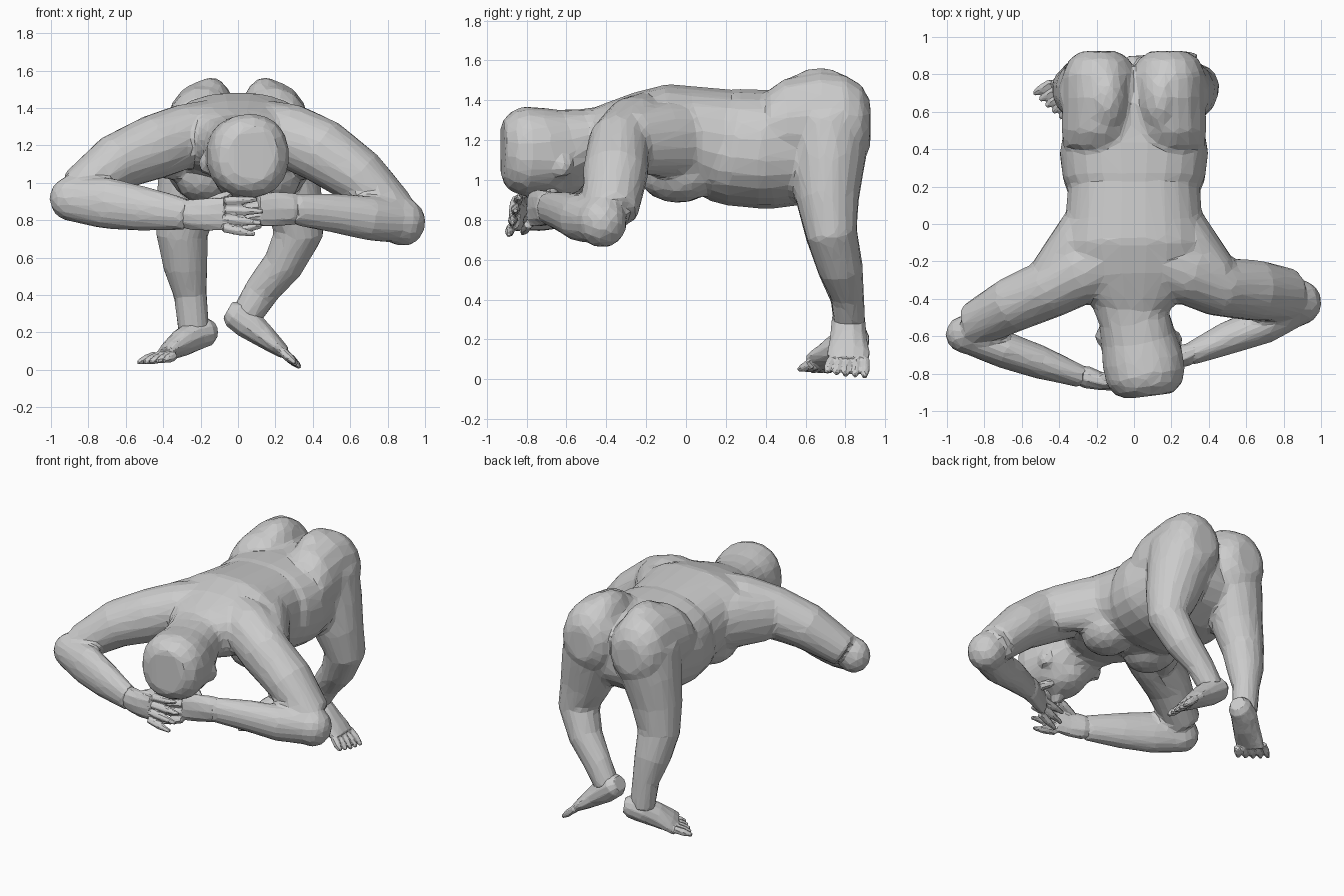
import bpy, bmesh, math
from mathutils import Vector, Matrix


def loft(bm, stations, hint, n=16, power=1.0):
    """Tube through (x, y, z, half_side, half_up) stations."""
    pts = [Vector(s[:3]) for s in stations]
    rings = []
    for i, s in enumerate(stations):
        t = (pts[min(i + 1, len(pts) - 1)] - pts[max(i - 1, 0)]).normalized()
        side = Vector(hint)
        side = (side - t * side.dot(t)).normalized()
        up = t.cross(side)
        ring = []
        for k in range(n):
            a = 2 * math.pi * (k + 0.5) / n
            c, d = math.cos(a), math.sin(a)
            c = math.copysign(abs(c) ** power, c)
            d = math.copysign(abs(d) ** power, d)
            ring.append(bm.verts.new(pts[i] + side * c * s[3] + up * d * s[4]))
        rings.append(ring)
    for r, q in zip(rings, rings[1:]):
        for k in range(n):
            bm.faces.new((r[k], r[(k + 1) % n], q[(k + 1) % n], q[k]))
    bm.faces.new(rings[0][::-1])
    bm.faces.new(rings[-1])


def blob(bm, center, radii):
    m = Matrix.Translation(center) @ Matrix.Diagonal((*radii, 1))
    bmesh.ops.create_uvsphere(bm, u_segments=16, v_segments=10, radius=1, matrix=m)


def digits(bm, base, tip, spread, lengths, radius, hint, fan=1.15):
    """Row of fingers or toes between a knuckle line and a tip line."""
    base, tip, spread = Vector(base), Vector(tip), Vector(spread)
    n = len(lengths)
    for i, l in enumerate(lengths):
        f = 2 * i / (n - 1) - 1 if n > 1 else 0
        a = base + spread * f
        b = a + (tip - base) * l + spread * f * (fan - 1)
        m = a.lerp(b, 0.55)
        loft(bm, [(*a, radius, radius), (*m, radius, radius),
                  (*b, radius * 0.5, radius * 0.5)], hint, n=6)


def finish(bm, name, voxel, soften, ratio):
    """Fuse overlapping forms into one faceted skin."""
    bmesh.ops.recalc_face_normals(bm, faces=bm.faces[:])
    me = bpy.data.meshes.new(name)
    bm.to_mesh(me)
    bm.free()
    ob = bpy.data.objects.new(name, me)
    bpy.context.collection.objects.link(ob)
    m = ob.modifiers.new("fuse", 'REMESH')
    m.mode = 'VOXEL'
    m.voxel_size = voxel
    m = ob.modifiers.new("soften", 'SMOOTH')
    m.iterations = soften
    m = ob.modifiers.new("facets", 'DECIMATE')
    m.ratio = ratio
    bpy.ops.object.select_all(action='DESELECT')
    bpy.context.view_layer.objects.active = ob
    ob.select_set(True)
    bpy.ops.object.convert(target='MESH')
    for p in ob.data.polygons:
        p.use_smooth = False


X, Y, Z = (1, 0, 0), (0, 1, 0), (0, 0, 1)
body = bmesh.new()

# Torso and pelvis: y, top z, bottom z, half width
torso = [(-0.46, 1.36, 1.06, 0.19), (-0.38, 1.39, 1.04, 0.27), (-0.25, 1.44, 1.03, 0.36),
         (-0.12, 1.485, 0.98, 0.39), (0.0, 1.475, 0.94, 0.37), (0.12, 1.465, 0.92, 0.36),
         (0.19, 1.46, 0.885, 0.355), (0.23, 1.46, 0.87, 0.38), (0.38, 1.455, 0.855, 0.40),
         (0.43, 1.455, 0.855, 0.39), (0.54, 1.45, 0.87, 0.37), (0.7, 1.45, 0.95, 0.34),
         (0.8, 1.4, 1.03, 0.28), (0.84, 1.35, 1.08, 0.2)]
loft(body, [(0, y, (t + b) / 2, w, (t - b) / 2) for y, t, b, w in torso], X, 24, 0.85)

# Chest, shoulder-blade flare and buttocks
for s in (-1, 1):
    blob(body, (s * 0.17, -0.04, 1.03), (0.17, 0.2, 0.145))
    loft(body, [(s * 0.2, 0.06, 1.2, 0.14, 0.2), (s * 0.32, -0.1, 1.2, 0.13, 0.19),
                (s * 0.46, -0.26, 1.19, 0.1, 0.16)], X)
    loft(body, [(s * 0.19, 0.42, 1.27, 0.19, 0.18), (s * 0.19, 0.5, 1.275, 0.2, 0.235),
                (s * 0.185, 0.68, 1.28, 0.2, 0.265), (s * 0.185, 0.8, 1.28, 0.2, 0.25),
                (s * 0.185, 0.88, 1.28, 0.165, 0.2), (s * 0.185, 0.925, 1.28, 0.1, 0.12)], X)
    blob(body, (s * 0.145, 0.67, 1.34), (0.135, 0.23, 0.225))

# Head, jaw, nose and ears
loft(body, [(-0.02, -0.4, 1.21, 0.21, 0.16), (0, -0.5, 1.2, 0.19, 0.16),
            (0.02, -0.6, 1.16, 0.2, 0.2), (0.045, -0.72, 1.145, 0.22, 0.22),
            (0.065, -0.82, 1.145, 0.215, 0.225), (0.08, -0.88, 1.15, 0.185, 0.2),
            (0.085, -0.92, 1.15, 0.125, 0.15)], X, 18, 0.9)
blob(body, (0.03, -0.69, 1.02), (0.155, 0.2, 0.12))
blob(body, (0.03, -0.74, 0.9), (0.035, 0.05, 0.045))
blob(body, (-0.175, -0.6, 1.1), (0.035, 0.05, 0.06))
blob(body, (0.225, -0.62, 1.07), (0.035, 0.05, 0.06))

# Upper arms, elbows and forearms
loft(body, [(-0.1, -0.17, 1.28, 0.18, 0.17), (-0.28, -0.25, 1.25, 0.18, 0.175),
            (-0.45, -0.345, 1.19, 0.16, 0.175), (-0.65, -0.43, 1.11, 0.15, 0.155),
            (-0.86, -0.54, 0.96, 0.12, 0.115)], Y)
blob(body, (-0.895, -0.59, 0.915), (0.115, 0.105, 0.12))
loft(body, [(-0.9, -0.6, 0.91, 0.09, 0.115), (-0.7, -0.67, 0.89, 0.1, 0.14),
            (-0.5, -0.74, 0.86, 0.09, 0.12), (-0.27, -0.82, 0.83, 0.06, 0.085)], Y)
loft(body, [(0.1, -0.17, 1.28, 0.18, 0.17), (0.28, -0.25, 1.25, 0.18, 0.175),
            (0.45, -0.335, 1.17, 0.16, 0.175), (0.65, -0.355, 1.03, 0.165, 0.155),
            (0.84, -0.38, 0.84, 0.14, 0.125)], Y)
blob(body, (0.88, -0.42, 0.79), (0.125, 0.125, 0.13))
loft(body, [(0.88, -0.44, 0.79, 0.1, 0.115), (0.7, -0.54, 0.81, 0.1, 0.12),
            (0.5, -0.61, 0.84, 0.09, 0.105), (0.29, -0.7, 0.86, 0.06, 0.085)], Y)

# Legs
loft(body, [(-0.2, 0.7, 1.3, 0.2, 0.22), (-0.225, 0.71, 1.1, 0.2, 0.195),
            (-0.27, 0.71, 0.9, 0.17, 0.16), (-0.3, 0.73, 0.72, 0.14, 0.13),
            (-0.28, 0.775, 0.55, 0.12, 0.115), (-0.255, 0.81, 0.4, 0.09, 0.085),
            (-0.235, 0.825, 0.2, 0.085, 0.075)], X)
loft(body, [(0.2, 0.7, 1.3, 0.2, 0.22), (0.23, 0.71, 1.1, 0.205, 0.195),
            (0.285, 0.71, 0.9, 0.17, 0.16), (0.325, 0.73, 0.73, 0.135, 0.13),
            (0.24, 0.775, 0.56, 0.11, 0.115), (0.125, 0.81, 0.42, 0.095, 0.085),
            (0.04, 0.82, 0.28, 0.085, 0.08)], X)
finish(body, "body", 0.016, 10, 0.05)

# Hands
bm = bmesh.new()
loft(bm, [(-0.36, -0.79, 0.84, 0.06, 0.04), (-0.25, -0.82, 0.83, 0.085, 0.06),
          (-0.16, -0.845, 0.83, 0.09, 0.045), (-0.07, -0.86, 0.835, 0.09, 0.03)], Z, 10)
digits(bm, (-0.08, -0.86, 0.83), (0.135, -0.865, 0.815), (0, 0.02, 0.072),
       (0.8, 0.95, 1, 0.85), 0.025, Z, 1.3)
digits(bm, (-0.17, -0.82, 0.89), (-0.02, -0.79, 0.95), (0, 0, 0), (1,), 0.028, Z)
finish(bm, "left_hand", 0.007, 2, 0.07)
bm = bmesh.new()
loft(bm, [(0.39, -0.655, 0.86, 0.07, 0.04), (0.28, -0.7, 0.86, 0.09, 0.06),
          (0.2, -0.735, 0.86, 0.095, 0.045), (0.11, -0.775, 0.855, 0.09, 0.03)], Z, 10)
digits(bm, (0.12, -0.77, 0.85), (-0.07, -0.8, 0.82), (0, 0.02, 0.072),
       (0.8, 1, 1, 0.85), 0.025, Z, 1.3)
digits(bm, (0.2, -0.71, 0.91), (0.1, -0.64, 0.96), (0, 0, 0), (1,), 0.028, Z)
finish(bm, "right_hand", 0.007, 2, 0.07)

# Feet
toes = (0.75, 0.85, 0.95, 1.0, 1.05)
bm = bmesh.new()
loft(bm, [(-0.13, 0.875, 0.21, 0.05, 0.05), (-0.165, 0.855, 0.205, 0.075, 0.08),
          (-0.23, 0.82, 0.185, 0.085, 0.085), (-0.3, 0.76, 0.145, 0.09, 0.075),
          (-0.37, 0.705, 0.1, 0.1, 0.05), (-0.4, 0.68, 0.075, 0.1, 0.035)], Y, 12)
digits(bm, (-0.39, 0.69, 0.075), (-0.475, 0.625, 0.04), (0.05, -0.065, 0),
       toes[::-1], 0.026, Y)
finish(bm, "left_foot", 0.008, 2, 0.08)
bm = bmesh.new()
loft(bm, [(-0.055, 0.815, 0.32, 0.055, 0.05), (-0.02, 0.815, 0.3, 0.085, 0.08),
          (0.05, 0.815, 0.25, 0.09, 0.085), (0.12, 0.815, 0.195, 0.095, 0.07),
          (0.2, 0.815, 0.13, 0.11, 0.05), (0.25, 0.815, 0.09, 0.1, 0.035)], Y, 12)
digits(bm, (0.24, 0.815, 0.095), (0.33, 0.8, 0.015), (0, 0.085, 0), toes, 0.026, Y)
finish(bm, "right_foot", 0.008, 2, 0.08)
